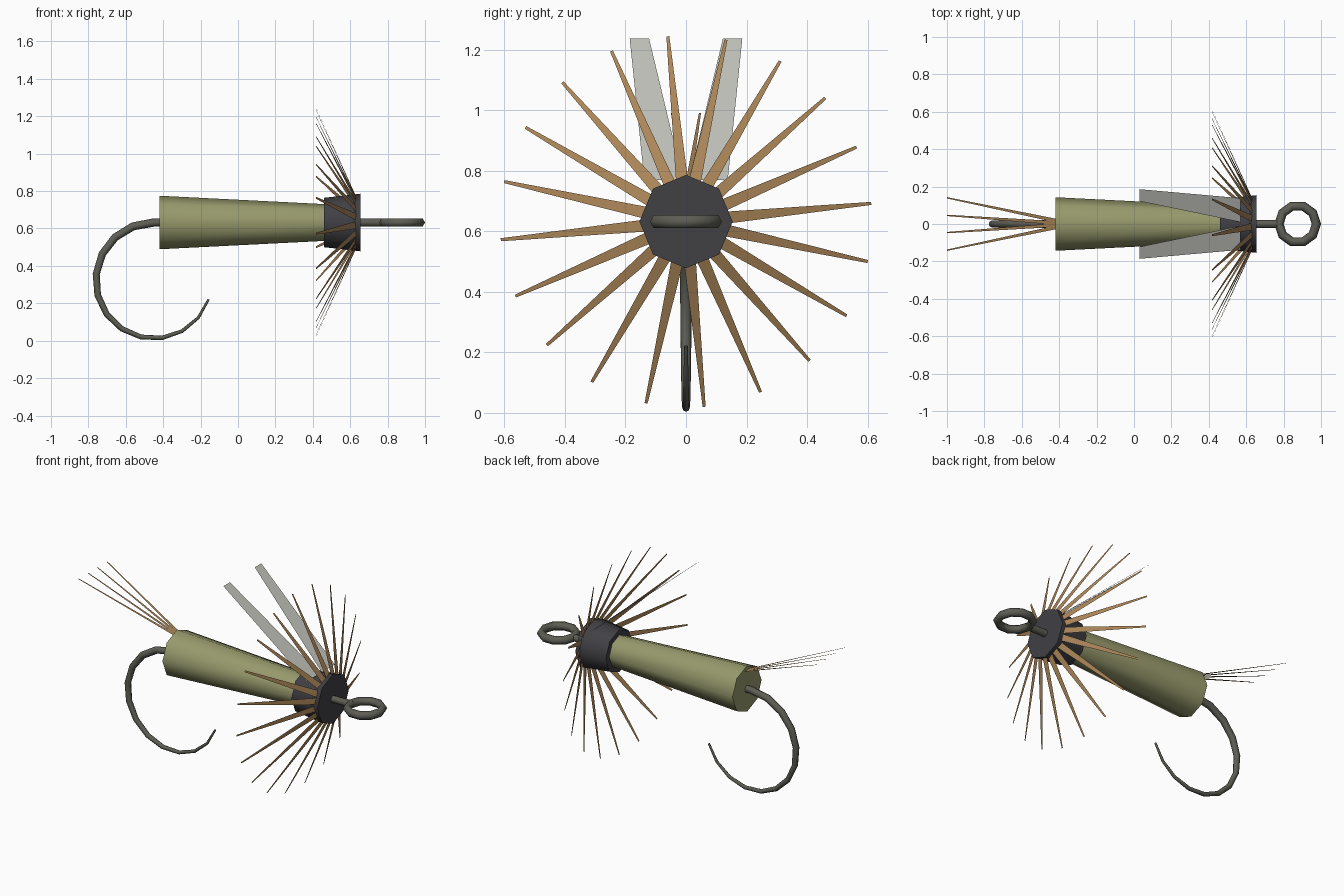
import bpy, bmesh, math
from mathutils import Vector

AXIS_Z = 0.632          # height of the hook shank
HALF_PI = math.pi / 2

if "Cube" in bpy.data.objects:
    bpy.data.objects.remove(bpy.data.objects["Cube"], do_unlink=True)


def material(name, rgb):
    mat = bpy.data.materials.new(name)
    mat.use_nodes = True
    colour = (*rgb, 1.0)
    mat.diffuse_color = colour
    mat.node_tree.nodes["Principled BSDF"].inputs["Base Color"].default_value = colour
    return mat


steel = material("dark steel", (0.11, 0.11, 0.09))
olive = material("olive dubbing", (0.31, 0.32, 0.15))
charcoal = material("charcoal thread", (0.052, 0.052, 0.06))
brown = material("brown hackle", (0.41, 0.24, 0.10))
pale = material("pale grey wing", (0.56, 0.56, 0.52))


def cone_along_x(name, x0, x1, r0, r1, mat):
    """Eight-sided tapered barrel on the shank axis."""
    bpy.ops.mesh.primitive_cone_add(
        vertices=8, radius1=r0, radius2=r1, depth=x1 - x0,
        location=((x0 + x1) / 2, 0, AXIS_Z), rotation=(0, HALF_PI, 0))
    obj = bpy.context.object
    obj.name = name
    obj.data.materials.append(mat)
    bpy.ops.object.shade_smooth_by_angle(angle=math.radians(60))
    return obj


def flat_quads(name, quads, mat):
    """One object made of separate thin four-cornered blades."""
    bm = bmesh.new()
    for corners in quads:
        bm.faces.new([bm.verts.new(c) for c in corners])
    mesh = bpy.data.meshes.new(name)
    bm.to_mesh(mesh)
    bm.free()
    mesh.materials.append(mat)
    obj = bpy.data.objects.new(name, mesh)
    bpy.context.collection.objects.link(obj)
    return obj


def blade(base, tip, side, base_width, tip_width):
    """Tapered strip from base to tip, widened along side."""
    b, t, s = Vector(base), Vector(tip), Vector(side) / 2
    return [b - s * base_width, b + s * base_width,
            t + s * tip_width, t - s * tip_width]


# Body and thread head
cone_along_x("body", -0.42, 0.47, 0.143, 0.098, olive)
cone_along_x("head", 0.46, 0.655, 0.132, 0.154, charcoal)

# Hook: straight shank running into a tapering round bend
bend_radius, bend_x, steps = 0.31, -0.45, 12
path = [(0.79, AXIS_Z, 1.0), (-0.35, AXIS_Z, 1.0)]
for i in range(steps + 1):
    t = i / steps
    a = HALF_PI + t * math.radians(251)
    path.append((bend_x + bend_radius * math.cos(a),
                 AXIS_Z - bend_radius + bend_radius * math.sin(a),
                 1.0 - 0.72 * t ** 1.5))
curve = bpy.data.curves.new("hook", "CURVE")
curve.dimensions = "3D"
curve.bevel_depth = 0.022
curve.bevel_resolution = 2
curve.use_fill_caps = True
spline = curve.splines.new("POLY")
spline.points.add(len(path) - 1)
for point, (x, z, r) in zip(spline.points, path):
    point.co = (x, 0, z, 1)
    point.radius = r
curve.materials.append(steel)
bpy.context.collection.objects.link(bpy.data.objects.new("hook", curve))

# Line eye at the front of the shank
bpy.ops.mesh.primitive_torus_add(
    major_segments=10, minor_segments=6, major_radius=0.1, minor_radius=0.025,
    location=(0.875, 0, AXIS_Z))
eye = bpy.context.object
eye.name = "hook_eye"
eye.data.materials.append(steel)
bpy.ops.object.shade_smooth_by_angle(angle=math.radians(65))

# Hackle: ring of swept-back fibres
fibres = []
for i in range(20):
    a = math.radians(5.6 + 18 * i)
    c, s = math.cos(a), math.sin(a)
    fibres.append(blade((0.635, 0.13 * c, AXIS_Z + 0.13 * s),
                        (0.417, 0.615 * c, AXIS_Z + 0.615 * s),
                        (0, -s, c), 0.04, 0.01))
flat_quads("hackle", fibres, brown)

# Tail: four fibres fanned out behind the body
tail = [blade((-0.41, y * 0.12, 0.745), (-1.0, y, 0.99), (0, 1, 0), 0.02, 0.007)
        for y in (-0.14, -0.046, 0.046, 0.14)]
flat_quads("tail", tail, brown)

# Wings: mirrored pair of slanted flat panels
wings = [[(0.57, 0.01 * m, 0.77), (0.57, 0.138 * m, 0.77),
          (0.03, 0.186 * m, 1.237), (0.03, 0.122 * m, 1.237)] for m in (1, -1)]
flat_quads("wings", wings, pale)
